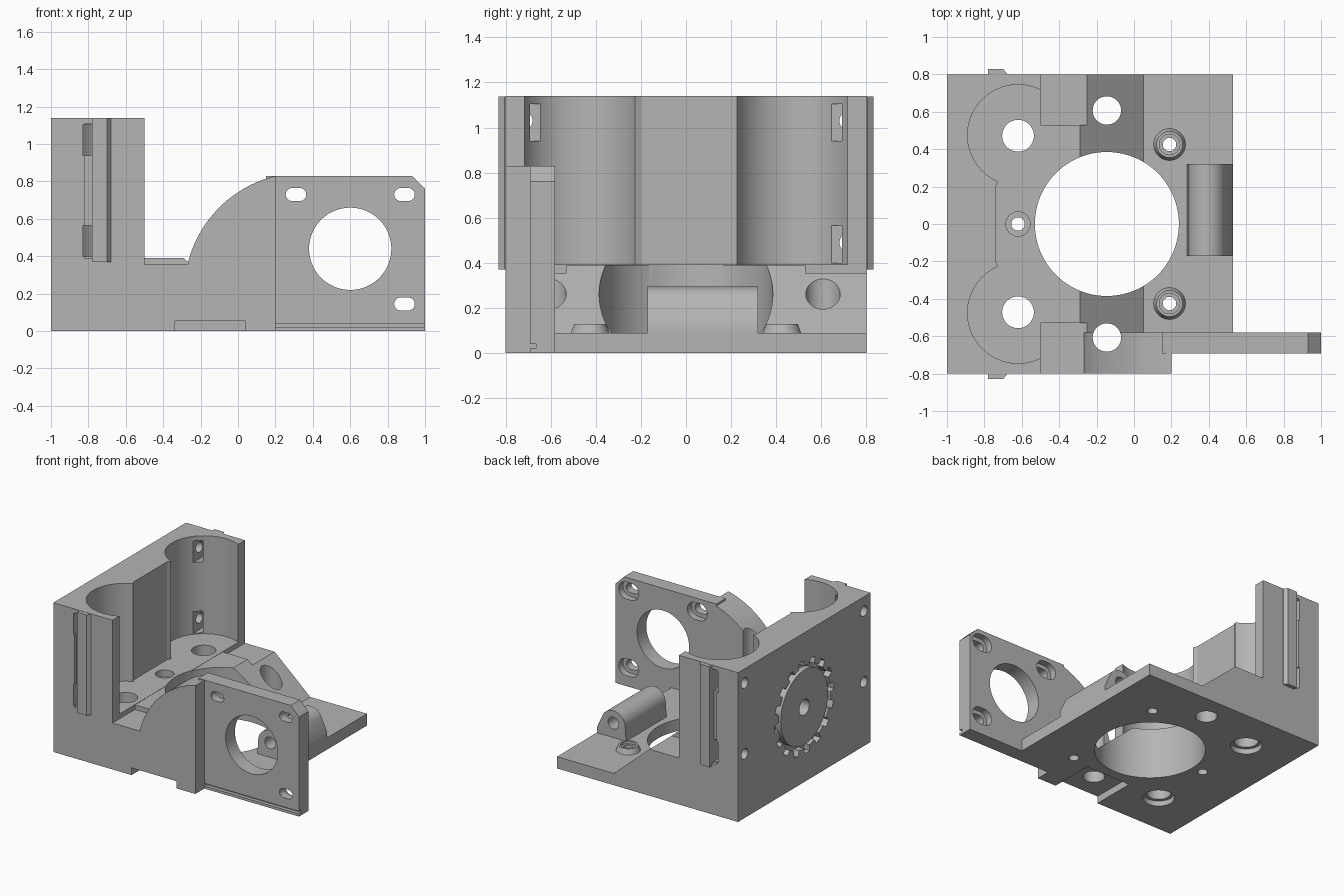
import bpy
import bmesh
from math import cos, sin, pi, radians

cube = bpy.data.objects.get("Cube")
if cube:
    bpy.data.objects.remove(cube, do_unlink=True)

grey = bpy.data.materials.new("Grey plastic")
grey.use_nodes = True
colour = (0.46, 0.46, 0.46, 1)
grey.diffuse_color = colour
grey.node_tree.nodes["Principled BSDF"].inputs["Base Color"].default_value = colour


def prism(name, pts, axis, lo, hi, top=None):
    """Extrude a 2D outline along an axis; an optional second outline tapers it."""
    def place(p, t):
        return {"x": (t, p[0], p[1]), "y": (p[0], t, p[1]), "z": (p[0], p[1], t)}[axis]
    bm = bmesh.new()
    a = [bm.verts.new(place(p, lo)) for p in pts]
    b = [bm.verts.new(place(p, hi)) for p in (top or pts)]
    bm.faces.new(a)
    bm.faces.new(b)
    n = len(a)
    for i in range(n):
        j = (i + 1) % n
        bm.faces.new((a[i], a[j], b[j], b[i]))
    bmesh.ops.recalc_face_normals(bm, faces=bm.faces)
    mesh = bpy.data.meshes.new(name)
    bm.to_mesh(mesh)
    bm.free()
    mesh.materials.append(grey)
    ob = bpy.data.objects.new(name, mesh)
    bpy.context.collection.objects.link(ob)
    return ob


def arc(cx, cy, r, start=0, end=360, n=64):
    full = end - start == 360
    steps = n if full else n + 1
    angles = [radians(start + (end - start) * i / n) for i in range(steps)]
    return [(cx + r * cos(t), cy + r * sin(t)) for t in angles]


def rect(x0, x1, y0, y1):
    return [(x0, y0), (x1, y0), (x1, y1), (x0, y1)]


def slot(cx, cy, half, r):
    return arc(cx + half, cy, r, -90, 90, 12) + arc(cx - half, cy, r, 90, 270, 12)


def combine(target, tool, operation):
    mod = target.modifiers.new("combine", "BOOLEAN")
    mod.operation = operation
    mod.solver = "EXACT"
    mod.object = tool
    bpy.ops.object.select_all(action="DESELECT")
    bpy.context.view_layer.objects.active = target
    target.select_set(True)
    bpy.ops.object.modifier_apply(modifier=mod.name)
    bpy.data.objects.remove(tool, do_unlink=True)


# Base plate, sloped middle block and tower in one side profile
body = prism("mount_body", [(-1, 0), (0.53, 0), (0.53, 0.09), (0.05, 0.09), (-0.29, 0.39),
                            (-0.5, 0.39), (-0.5, 1.14), (-1, 1.14)], "y", -0.8, 0.8)


def cut(pts, axis, lo, hi, top=None):
    combine(body, prism("cutter", pts, axis, lo, hi, top), "DIFFERENCE")


def add(pts, axis, lo, hi, top=None):
    combine(body, prism("addition", pts, axis, lo, hi, top), "UNION")


# Clear the front right corner before the motor plate goes in
cut(rect(0.2, 0.6, -0.9, -0.64), "z", -0.1, 0.5)

# Rounded bays and the flat wall between them
for s in (-1, 1):
    cut(arc(-0.62, s * 0.475, 0.27), "z", 0.392, 1.3)
cut([(-0.72, 0.24), (-0.74, 0.2), (-0.74, -0.2), (-0.72, -0.24), (-0.3, -0.24), (-0.3, 0.24)],
    "z", 0.392, 1.3)

# Shallow corner recesses in the middle block
for s in (-1, 1):
    cut(rect(-0.5, -0.1, *sorted((s * 0.53, s * 0.9))), "z", 0.355, 0.6)

# Arched wall and motor plate
add(arc(0.35, 0.21, 0.637, 103.5, 166, 32) + [(-0.27, 0.2), (-0.27, 0), (0.2, 0)],
    "y", -0.8, -0.58)
add([(0.15, 0), (1, 0), (1, 0.76), (0.93, 0.83), (0.15, 0.83)], "y", -0.692, -0.58)
cut(rect(0.2, 1.1, 0.02, 0.04), "y", -0.72, -0.665)

# Motor plate openings with counterbores on the inner face
cut(arc(0.6, 0.44, 0.22), "y", -0.9, -0.5)
for x, z in ((0.31, 0.73), (0.89, 0.73), (0.89, 0.145)):
    cut(slot(x, z, 0.02, 0.035), "y", -0.9, -0.5)
    cut(slot(x, z, 0.02, 0.065), "y", -0.63, -0.5)

# Hinge boss on the base edge
add([(0.53, 0.05), (0.53, 0.13)] + arc(0.39, 0.195, 0.1, 25, 180, 24) + [(0.28, 0.05)],
    "y", -0.17, 0.32)
cut(arc(0.39, 0.2, 0.045, n=32), "y", -0.3, 0.45)

# Conical screw bosses
for s in (-1, 1):
    c = (0.19, s * 0.425)
    add(arc(*c, 0.1, n=48), "z", 0.05, 0.13, arc(*c, 0.07, n=48))
    cut(arc(*c, 0.055, n=32), "z", 0.11, 0.2)
    cut(arc(*c, 0.036, n=32), "z", -0.1, 0.2)

# Large centre opening and vertical holes
cut(arc(-0.145, 0, 0.385, n=96), "z", -0.1, 0.6)
for s in (-1, 1):
    cut(arc(-0.145, s * 0.607, 0.076, n=40), "z", -0.1, 0.9)
    cut(arc(-0.62, s * 0.472, 0.085, n=40), "z", -0.1, 0.6)
    cut(arc(-0.62, s * 0.472, 0.11, n=40), "z", -0.02, 0.04)
cut(arc(-0.62, 0, 0.065, n=32), "z", 0.34, 0.6)
cut(arc(-0.62, 0, 0.036, n=32), "z", -0.1, 0.6)

# Cable notch under the front edge
cut(rect(-0.34, 0.04, -0.9, -0.46), "z", -0.1, 0.055)

# Side rails, grooves, windows and screw holes at the tower corners
for s in (-1, 1):
    add([(-0.78, s * 0.76), (-0.78, s * 0.83), (-0.7, s * 0.83), (-0.68, s * 0.805),
         (-0.68, s * 0.76)], "z", 0.37, 1.138)
    cut(rect(-0.82, -0.78, *sorted((s * 0.775, s * 0.9))), "z", 0.39, 1.11)
    for z in (1.03, 0.49):
        cut(rect(-0.83, -0.781, *sorted((s * 0.64, s * 0.9))), "z", z - 0.09, z + 0.075)
        cut(arc(s * 0.72, z, 0.04, n=32), "x", -1.1, -0.8)

# Toothed ring recess and centre disc on the back
teeth = 16
gear = []
for i in range(teeth):
    for f, r in ((0, 0.315), (0.5, 0.315), (0.55, 0.36), (0.95, 0.36)):
        t = 2 * pi * (i + f) / teeth
        gear.append((r * cos(t), 0.57 + r * sin(t)))
cut(gear, "x", -1.1, -0.95)
add(arc(0, 0.57, 0.285), "x", -1, -0.9)
cut(arc(0, 0.57, 0.06, n=32), "x", -1.1, -0.85)

# Smooth the round walls and keep corners crisp
bpy.ops.object.select_all(action="DESELECT")
body.select_set(True)
bpy.context.view_layer.objects.active = body
bpy.ops.object.shade_smooth_by_angle(angle=radians(25))
